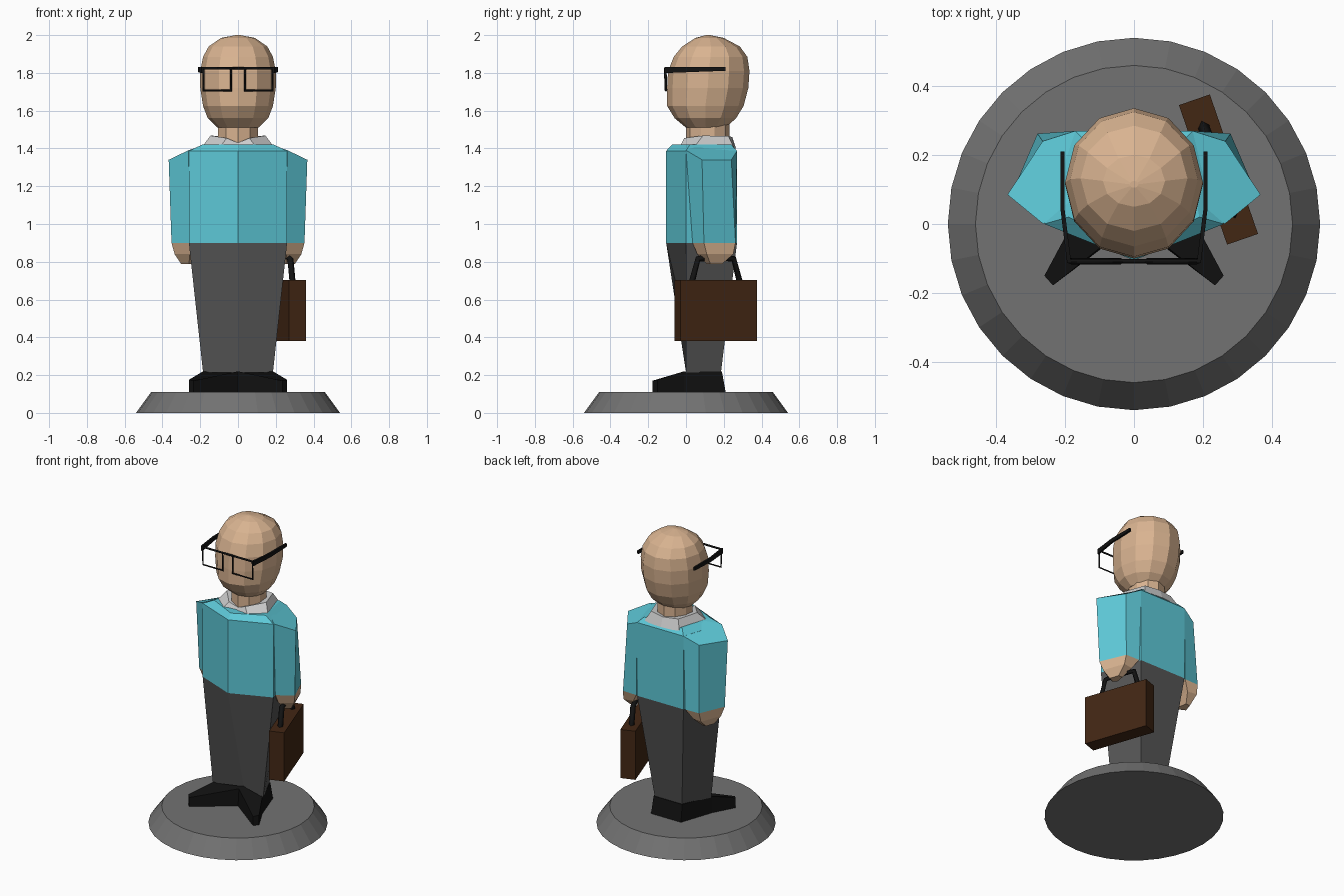
import bpy, bmesh
from math import sin, cos, pi, atan2

if "Cube" in bpy.data.objects:
    bpy.data.objects.remove(bpy.data.objects["Cube"])


def material(name, r, g, b):
    m = bpy.data.materials.new(name)
    m.diffuse_color = (r, g, b, 1)
    m.use_nodes = True
    m.node_tree.nodes["Principled BSDF"].inputs["Base Color"].default_value = m.diffuse_color
    return m


SKIN = material("skin", 0.69, 0.45, 0.28)
SHIRT = material("shirt_blue", 0.11, 0.58, 0.68)
TROUSER = material("dark_grey", 0.09, 0.09, 0.09)
STONE = material("mid_grey", 0.17, 0.17, 0.17)
WHITE = material("off_white", 0.6, 0.6, 0.6)
BLACK = material("black", 0.006, 0.006, 0.006)
BROWN = material("brown", 0.055, 0.02, 0.007)


def loft(name, rings, mat, mirror=False):
    """Skin a stack of rings with equal point counts and cap both ends."""
    bm = bmesh.new()
    rows = [[bm.verts.new(p) for p in ring] for ring in rings]
    n = len(rows[0])
    for a, b in zip(rows, rows[1:]):
        for i in range(n):
            j = (i + 1) % n
            bm.faces.new((a[i], a[j], b[j], b[i]))
    bm.faces.new(rows[0])
    bm.faces.new(rows[-1])
    bmesh.ops.recalc_face_normals(bm, faces=bm.faces)
    me = bpy.data.meshes.new(name)
    bm.to_mesh(me)
    bm.free()
    ob = bpy.data.objects.new(name, me)
    me.materials.append(mat)
    bpy.context.collection.objects.link(ob)
    if mirror:
        ob.modifiers.new("Mirror", 'MIRROR').use_mirror_merge = False
    return ob


def flat(points, z):
    return [(x, y, z) for x, y in points]


def both(half):
    """Complete a ring from its right half, skipping points on the axis."""
    return half + [(-p[0], *p[1:]) for p in reversed(half) if p[0] > 0]


def oval(rx, y0, y1, z, n):
    cy, ry = (y0 + y1) / 2, (y1 - y0) / 2
    return [(rx * sin(2 * pi * i / n), cy - ry * cos(2 * pi * i / n), z) for i in range(n)]


def wire(name, paths, radius, cyclic, mat):
    cu = bpy.data.curves.new(name, 'CURVE')
    cu.dimensions = '3D'
    cu.bevel_depth = radius
    cu.bevel_resolution = 0
    cu.use_fill_caps = True
    for path in paths:
        sp = cu.splines.new('POLY')
        sp.points.add(len(path) - 1)
        for pt, p in zip(sp.points, path):
            pt.co = (*p, 1)
        sp.use_cyclic_u = cyclic
    cu.materials.append(mat)
    ob = bpy.data.objects.new(name, cu)
    bpy.context.collection.objects.link(ob)
    return ob


# Round base
loft("base", [oval(0.54, -0.54, 0.54, 0, 32), oval(0.46, -0.46, 0.46, 0.11, 32)], STONE)

# Shoes with toes turned out
sole = [(0, 0), (0.235, -0.178), (0.26, -0.15), (0.185, -0.01), (0.11, 0.21), (0, 0.21)]
upper = [(0, 0.01, 0.22), (0.235, -0.178, 0.17), (0.26, -0.15, 0.175),
         (0.185, -0.01, 0.22), (0.105, 0.19, 0.22), (0, 0.19, 0.22)]
loft("shoes", [flat(sole, 0.11), upper], BLACK, mirror=True)

# Trousers and shirt body
waist = [(0, -0.105), (0.26, 0.0), (0.17, 0.27)]
cuff = [(0, 0.06), (0.185, 0.0), (0.1, 0.185)]
neckline = [(0, -0.075), (0.19, 0.02), (0.14, 0.24)]
loft("trousers", [flat(both(cuff), 0.215), flat(both(waist), 0.9)], TROUSER)
loft("shirt_body", [flat(both(waist), 0.9), flat(both(waist), 1.387),
                    flat(both(neckline), 1.42)], SHIRT)

# Sleeves and hands
sleeve_end = [(0.25, 0.035), (0.352, 0.095), (0.28, 0.262), (0.18, 0.265), (0.18, 0.08)]
shoulder = [(0.263, 0.0, 1.39), (0.367, 0.085, 1.34), (0.265, 0.24, 1.34),
            (0.17, 0.27, 1.387), (0.17, 0.08, 1.42)]
loft("sleeves", [flat(sleeve_end, 0.9), shoulder], SHIRT, mirror=True)
palm = [(0.255, 0.06), (0.335, 0.11), (0.285, 0.25), (0.22, 0.24), (0.21, 0.1)]
fingers = [(0.26, 0.11), (0.3, 0.13), (0.28, 0.19), (0.25, 0.19), (0.24, 0.13)]
loft("hands", [flat(fingers, 0.787), flat(palm, 0.84), flat(sleeve_end, 0.9)],
     SKIN, mirror=True)

# Neck and open collar
loft("neck", [oval(0.11, 0.0, 0.23, 1.38, 10), oval(0.11, 0.0, 0.23, 1.54, 10)], SKIN)
low = [(0, -0.02, 1.415), (0.09, -0.03, 1.415), (0.185, 0.05, 1.415),
       (0.13, 0.255, 1.4), (0, 0.265, 1.4)]
high = [(0, 0.0, 1.43), (0.06, -0.01, 1.455), (0.145, 0.09, 1.468),
        (0.1, 0.225, 1.465), (0, 0.245, 1.46)]
loft("collar", [both(low), both(high)], WHITE)

# Faceted head: width, front y, back y, height
levels = [(0.11, 0.0, 0.21, 1.51), (0.16, -0.06, 0.265, 1.56), (0.185, -0.1, 0.305, 1.625),
          (0.2, -0.1, 0.33, 1.72), (0.2, -0.095, 0.336, 1.81), (0.185, -0.065, 0.325, 1.885),
          (0.155, -0.02, 0.285, 1.94), (0.09, 0.05, 0.2, 1.985), (0.012, 0.105, 0.125, 2.0)]
loft("head", [oval(*lv, 12) for lv in levels], SKIN)

# Spectacles: square rims, bridge and bent arms
rims = [[(s * 0.037, -0.11, 1.825), (s * 0.183, -0.11, 1.825),
         (s * 0.183, -0.106, 1.706), (s * 0.037, -0.106, 1.706)] for s in (-1, 1)]
wire("spectacle_rims", rims, 0.007, True, BLACK)
wire("spectacle_bridge", [[(-0.19, -0.108, 1.824), (0.19, -0.108, 1.824)]], 0.007, False, BLACK)
temple = [(0.188, -0.113, 0.032), (0.207, 0.04, 0.026), (0.207, 0.21, 0.02)]
loft("spectacle_arms", [[(x - 0.006, y, 1.831), (x + 0.006, y, 1.831),
                         (x + 0.006, y, 1.831 - h), (x - 0.006, y, 1.831 - h)]
                        for x, y, h in temple], BLACK, mirror=True)

# Briefcase held at an angle, with its handle
turn = atan2(0.14, 0.405)
place = (0.245, 0.158, 0)
case = [(-0.0475, -0.214), (0.0475, -0.214), (0.0475, 0.214), (-0.0475, 0.214)]
grip = [(0, -0.135, 0.69), (0, -0.1, 0.815), (0, -0.06, 0.82),
        (0, 0.06, 0.82), (0, 0.1, 0.815), (0, 0.135, 0.69)]
for part in (loft("briefcase", [flat(case, 0.38), flat(case, 0.703)], BROWN),
             wire("briefcase_handle", [grip], 0.017, False, BLACK)):
    part.location = place
    part.rotation_euler.z = turn
